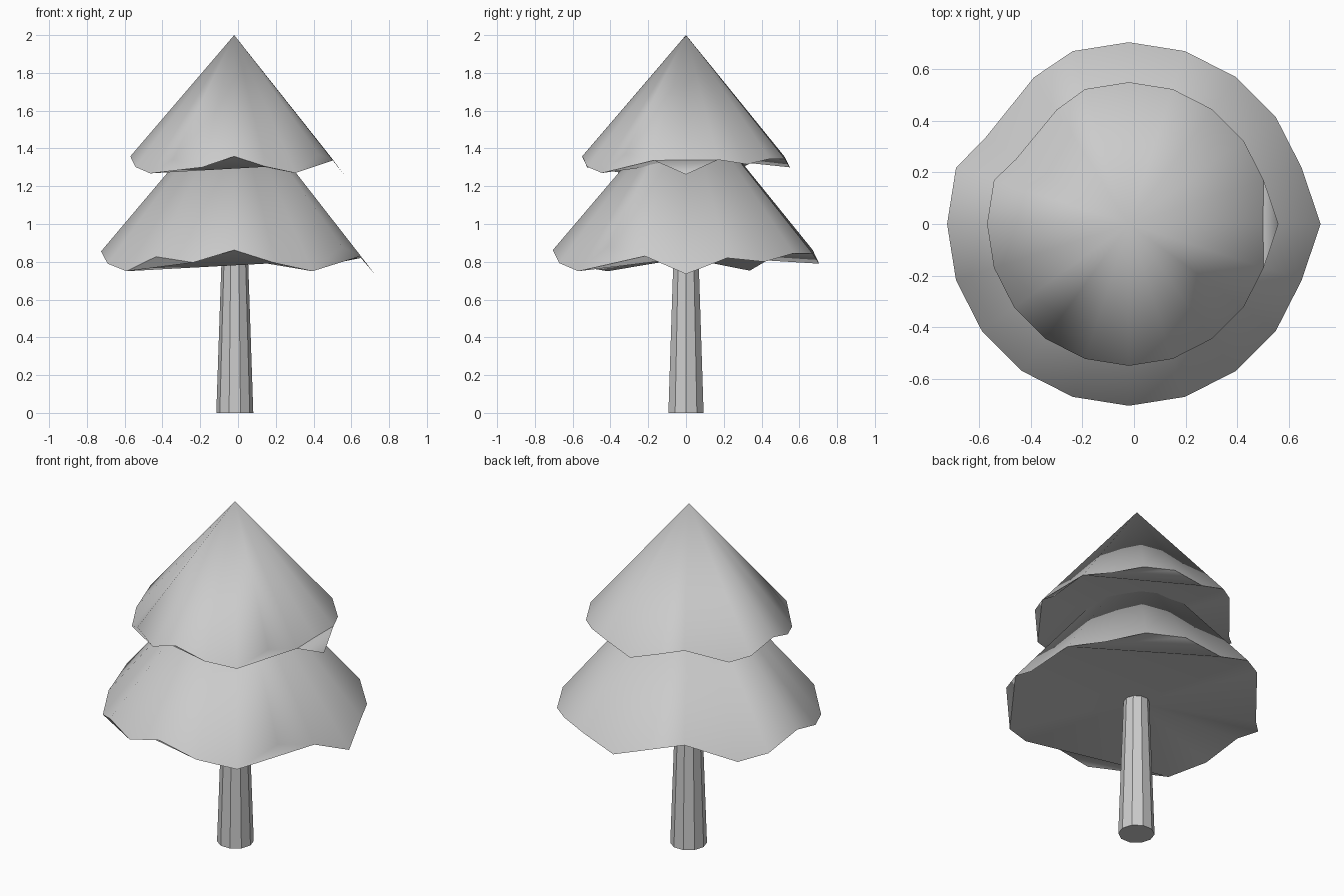
import bpy, bmesh
from math import radians, sin, cos

if "Cube" in bpy.data.objects:
    bpy.data.objects.remove(bpy.data.objects["Cube"])

CX = -0.02  # trunk axis


def finish(bm, name, smooth):
    bmesh.ops.recalc_face_normals(bm, faces=bm.faces)
    me = bpy.data.meshes.new(name)
    bm.to_mesh(me)
    bm.free()
    ob = bpy.data.objects.new(name, me)
    bpy.context.collection.objects.link(ob)
    if smooth:
        bpy.ops.object.select_all(action='DESELECT')
        ob.select_set(True)
        bpy.context.view_layer.objects.active = ob
        bpy.ops.object.shade_smooth_by_angle(angle=radians(70))
    return ob


def tier(name, radius, apex, under_z, rim_z, dents):
    """Cone with a wavy 20-point rim and a closed underside."""
    bm = bmesh.new()
    ring = []
    for i, z in enumerate(rim_z):
        a, k = dents.get(i, (18 * i, 1.0))
        a = radians(a)
        ring.append(bm.verts.new((CX + radius * k * cos(a), radius * k * sin(a), z)))
    n = len(ring)
    tip = bm.verts.new((CX, 0, apex))
    under = bm.verts.new((CX, 0, under_z))
    for i in range(n):
        bm.faces.new((ring[i], ring[(i + 1) % n], tip))
    # Underside: chords bridge some of the wavy arcs, the rest fans to the middle
    inner = [1, 6, 7, 8, 9, 10, 11, 12, 16, 17, 19]
    for a, b in zip(inner, inner[1:] + [inner[0] + n]):
        for k in range(a + 1, b):
            bm.faces.new((ring[(k + 1) % n], ring[k % n], ring[a]))
        bm.faces.new((ring[b % n], ring[a], under))
    return finish(bm, name, True)


# Boughs: rim heights go counterclockwise from +x
tier("lower_boughs", 0.705, 1.69, 0.82,
     [0.735, 0.82, 0.80, 0.845, 0.843, 0.79, 0.863, 0.89, 0.753, 0.79,
      0.855, 0.79, 0.75, 0.827, 0.796, 0.862, 0.793, 0.75, 0.88, 0.83],
     {0: (0, 1.055), 7: (122.9, 0.961), 8: (148.6, 0.92)})
tier("upper_boughs", 0.55, 2.0, 1.33,
     [1.262, 1.34, 1.316, 1.345, 1.345, 1.30, 1.355, 1.375, 1.275, 1.305,
      1.358, 1.302, 1.268, 1.342, 1.30, 1.358, 1.303, 1.27, 1.37, 1.337],
     {0: (0, 1.055), 7: (122.3, 0.953), 8: (150, 0.918)})

# Tapered ten-sided trunk
bm = bmesh.new()
lo, hi = [[bm.verts.new((CX + 0.003 + r * cos(radians(36 * i)), r * sin(radians(36 * i)), z))
           for i in range(10)] for r, z in ((0.098, 0), (0.07, 0.82))]
for i in range(10):
    j = (i + 1) % 10
    bm.faces.new((lo[i], lo[j], hi[j], hi[i]))
bm.faces.new(lo[::-1])
bm.faces.new(hi)
finish(bm, "trunk", False)
